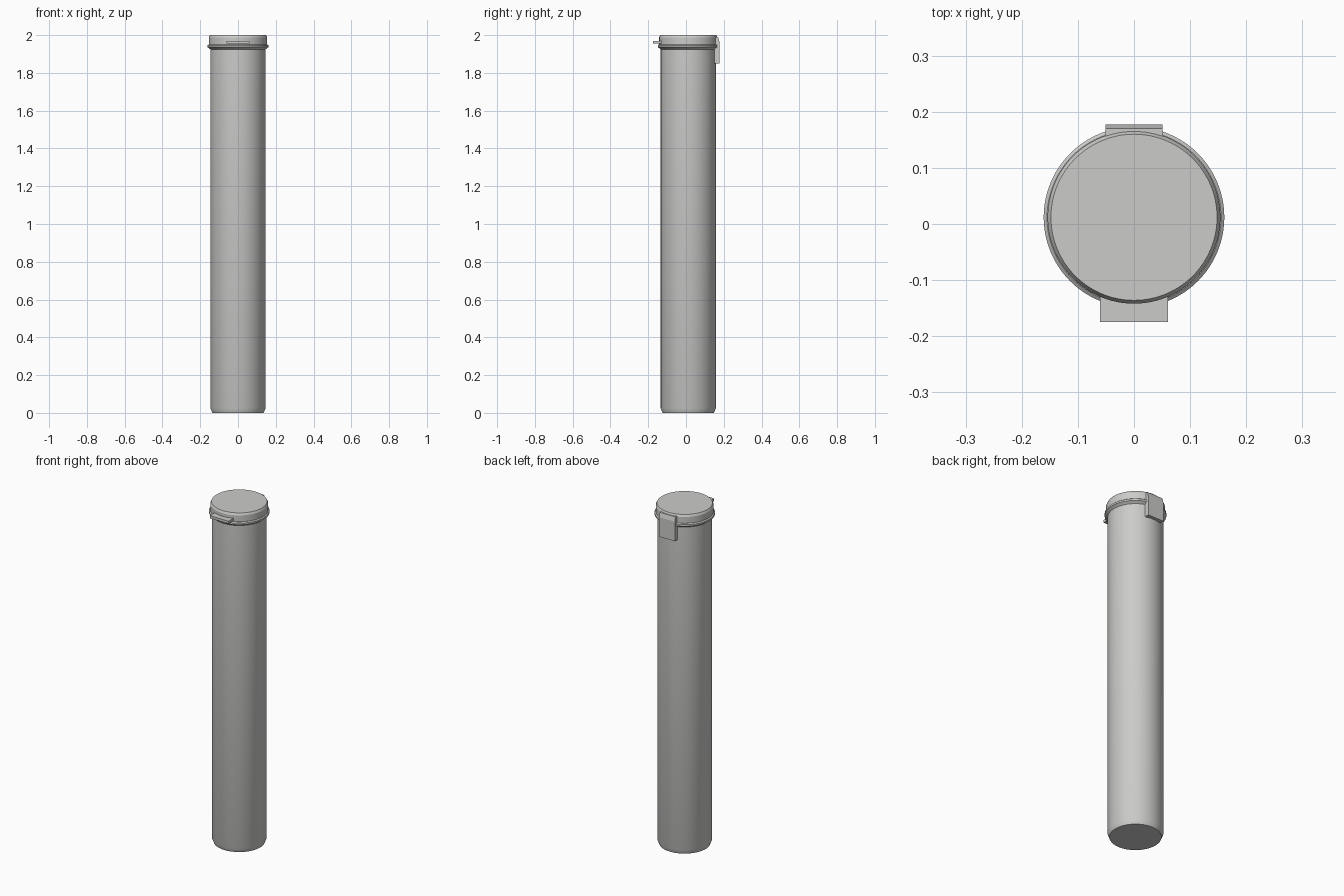
import bpy
import bmesh
from math import cos, sin, tau

cube = bpy.data.objects.get("Cube")
if cube:
    bpy.data.objects.remove(cube, do_unlink=True)

AXIS_Y = 0.012
SIDES = 96

plastic = bpy.data.materials.new("light_grey_plastic")
plastic.use_nodes = True
GREY = (0.6, 0.6, 0.59, 1)
plastic.diffuse_color = GREY
plastic.node_tree.nodes["Principled BSDF"].inputs["Base Color"].default_value = GREY


def finish(name, bm, smooth=False):
    bmesh.ops.recalc_face_normals(bm, faces=bm.faces)
    mesh = bpy.data.meshes.new(name)
    bm.to_mesh(mesh)
    bm.free()
    mesh.materials.append(plastic)
    obj = bpy.data.objects.new(name, mesh)
    bpy.context.collection.objects.link(obj)
    if smooth:
        bpy.ops.object.select_all(action="DESELECT")
        obj.select_set(True)
        bpy.context.view_layer.objects.active = obj
        bpy.ops.object.shade_smooth_by_angle(angle=0.4)
    return obj


def lathe(name, profile):
    """Closed solid turned from (radius, height) points."""
    bm = bmesh.new()
    rings = [[bm.verts.new((r * cos(tau * i / SIDES), AXIS_Y + r * sin(tau * i / SIDES), z))
              for i in range(SIDES)] for r, z in profile]
    for low, high in zip(rings, rings[1:]):
        for i in range(SIDES):
            j = (i + 1) % SIDES
            bm.faces.new((low[i], low[j], high[j], high[i]))
    bm.faces.new(rings[0])
    bm.faces.new(rings[-1])
    return finish(name, bm, smooth=True)


def side_extrusion(name, half_width, outline):
    """Extrude a (y, z) outline across x."""
    bm = bmesh.new()
    face = bm.faces.new([bm.verts.new((-half_width, y, z)) for y, z in outline])
    extruded = bmesh.ops.extrude_face_region(bm, geom=[face])["geom"]
    moved = [v for v in extruded if isinstance(v, bmesh.types.BMVert)]
    bmesh.ops.translate(bm, verts=moved, vec=(2 * half_width, 0, 0))
    return finish(name, bm)


# Tube with a chamfered foot
lathe("tube_body", [(0.136, 0), (0.146, 0.025), (0.146, 1.94)])

# Rim under the lid
lathe("tube_rim", [(0.146, 1.925), (0.155, 1.932), (0.161, 1.936),
                   (0.161, 1.946), (0.155, 1.951)])

# Cap with a bevelled top edge
lathe("lid", [(0.154, 1.945), (0.154, 1.988), (0.148, 2.0)])

# Thumb tab at the front
side_extrusion("thumb_tab", 0.061, [(-0.175, 1.955), (-0.12, 1.955),
                                    (-0.12, 1.97), (-0.175, 1.97)])

# Hinge strap at the back
side_extrusion("hinge_strap", 0.051, [(0.152, 1.85), (0.177, 1.85), (0.177, 1.965),
                                      (0.17, 1.99), (0.152, 1.99)])
